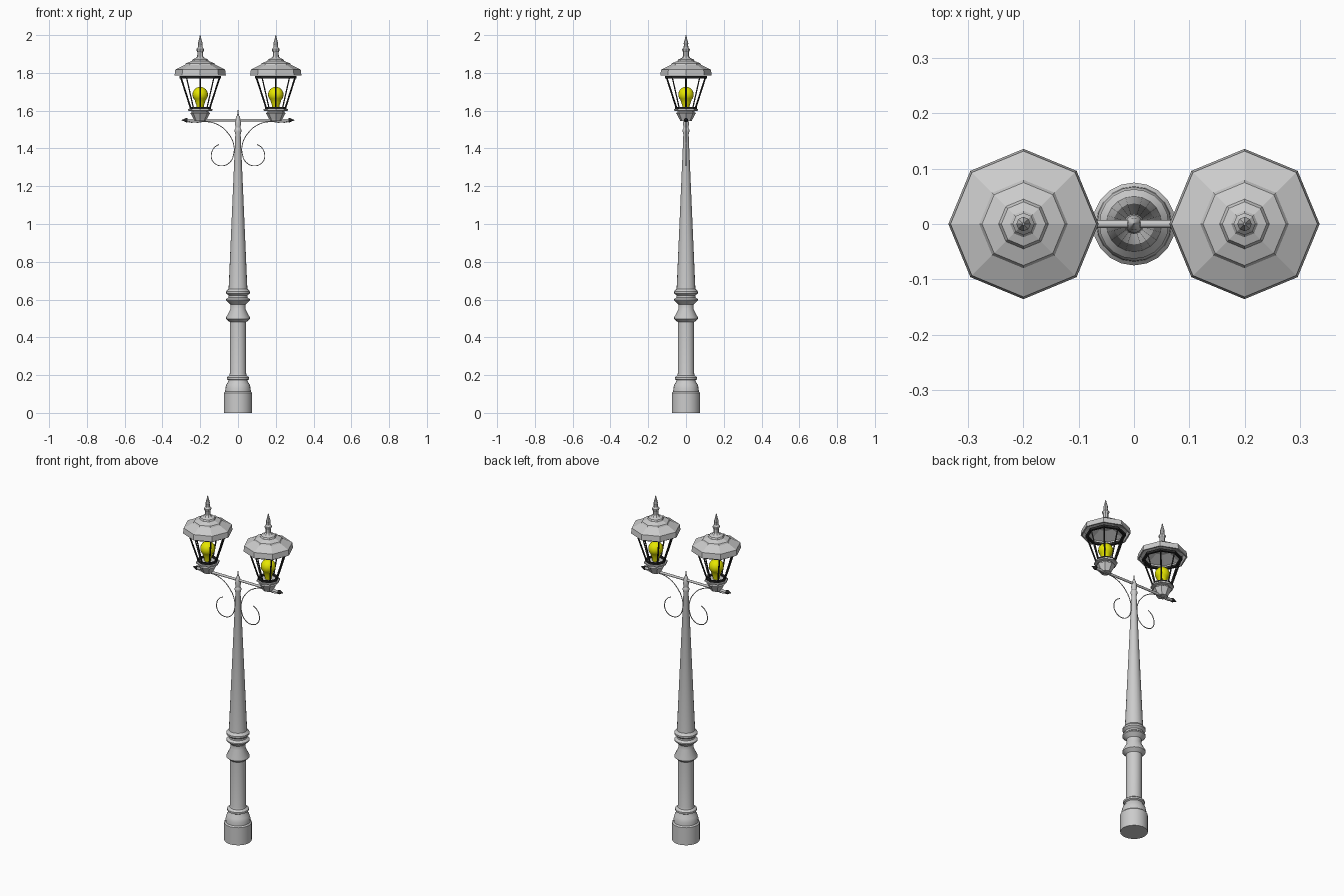
import bpy, bmesh, math
from mathutils import Vector

if "Cube" in bpy.data.objects:
    bpy.data.objects.remove(bpy.data.objects["Cube"])


def material(name, rgb):
    m = bpy.data.materials.new(name)
    m.diffuse_color = (*rgb, 1)
    m.use_nodes = True
    m.node_tree.nodes["Principled BSDF"].inputs["Base Color"].default_value = m.diffuse_color
    return m


DARK = material("dark_iron", (0.02, 0.02, 0.02))
YELLOW = material("yellow_glow", (0.8, 0.8, 0.0))


def finish(name, bm, mat=None, smooth=None):
    bmesh.ops.recalc_face_normals(bm, faces=bm.faces)
    me = bpy.data.meshes.new(name)
    bm.to_mesh(me)
    bm.free()
    ob = bpy.data.objects.new(name, me)
    bpy.context.collection.objects.link(ob)
    if mat:
        me.materials.append(mat)
    if smooth:
        bpy.ops.object.select_all(action='DESELECT')
        ob.select_set(True)
        bpy.context.view_layer.objects.active = ob
        bpy.ops.object.shade_smooth_by_angle(angle=math.radians(smooth))
    return ob


def lathe(name, profile, sides, x=0, mat=None, smooth=None, loop=False):
    """Revolve (radius, z) points round a vertical axis; open ends are capped."""
    bm = bmesh.new()
    rings = [[bm.verts.new((x + r * math.cos(2 * math.pi * i / sides),
                            r * math.sin(2 * math.pi * i / sides), z))
              for i in range(sides)] for r, z in profile]
    pairs = list(zip(rings, rings[1:]))
    if loop:
        pairs.append((rings[-1], rings[0]))
    for a, b in pairs:
        for i in range(sides):
            j = (i + 1) % sides
            bm.faces.new((a[i], a[j], b[j], b[i]))
    if not loop:
        bm.faces.new(rings[0])
        bm.faces.new(rings[-1])
    return finish(name, bm, mat, smooth)


def rod(name, a, b, r1, r2, sides, mat=None, smooth=None):
    a, b = Vector(a), Vector(b)
    bm = bmesh.new()
    bmesh.ops.create_cone(bm, cap_ends=True, segments=sides, radius1=r1,
                          radius2=r2, depth=(b - a).length)
    bm.transform((b - a).to_track_quat('Z', 'Y').to_matrix().to_4x4())
    bmesh.ops.translate(bm, verts=bm.verts, vec=(a + b) / 2)
    return finish(name, bm, mat, smooth)


# Post: base, lower shaft, turned collars, tapered upper shaft, spike
lathe("post", [
    (.075, 0), (.075, .105), (.068, .112), (.067, .13), (.062, .15), (.052, .165),
    (.05, .173), (.059, .178), (.059, .188), (.046, .198), (.043, .21),
    (.043, .48), (.063, .497), (.063, .505), (.04, .55), (.041, .575),
    (.063, .595), (.063, .602), (.05, .612), (.05, .622), (.063, .633),
    (.063, .643), (.05, .657), (.048, .69), (.014, 1.475), (.018, 1.49),
    (.018, 1.5), (.013, 1.51), (.016, 1.53), (.011, 1.565), (.005, 1.575),
    (.001, 1.605)], 20, smooth=30)

# Cross bar
rod("cross_bar", (-.272, 0, 1.55), (.272, 0, 1.55), .007, .007, 12, smooth=40)

SCROLL = [(.262, 1.541), (.235, 1.536), (.17, 1.542), (.105, 1.525), (.052, 1.48),
          (.024, 1.425), (.023, 1.37), (.045, 1.325), (.09, 1.308), (.132, 1.33),
          (.141, 1.37), (.125, 1.405), (.10, 1.422)]

for side, s in (("left", -1), ("right", 1)):
    x = .2 * s
    # Pointed ends of the bar
    rod(side + "_bar_collar", (.268 * s, 0, 1.55), (.275 * s, 0, 1.55), .012, .012, 12, DARK)
    rod(side + "_bar_tip", (.275 * s, 0, 1.55), (.298 * s, 0, 1.55), .011, .001, 12, DARK)

    # Scroll bracket: thin wire on a curve
    cu = bpy.data.curves.new(side + "_scroll", 'CURVE')
    cu.dimensions = '3D'
    cu.bevel_depth = .0025
    cu.bevel_resolution = 1
    cu.resolution_u = 5
    sp = cu.splines.new('BEZIER')
    sp.bezier_points.add(len(SCROLL) - 1)
    for p, (px, pz) in zip(sp.bezier_points, SCROLL):
        p.co = (px * s, 0, pz)
        p.handle_left_type = p.handle_right_type = 'AUTO'
    scroll = bpy.data.objects.new(side + "_scroll", cu)
    bpy.context.collection.objects.link(scroll)

    # Lantern cup
    lathe(side + "_lantern_cup", [
        (.03, 1.545), (.033, 1.552), (.05, 1.583), (.053, 1.587), (.045, 1.592),
        (.045, 1.597), (.064, 1.6), (.064, 1.608), (.05, 1.612)], 8, x)

    # Hollow octagonal roof with finial
    lathe(side + "_lantern_roof", [
        (.05, 1.835), (.12, 1.806), (.128, 1.785), (.136, 1.785), (.132, 1.817),
        (.08, 1.843), (.075, 1.851), (.045, 1.863), (.04, 1.872), (.024, 1.878),
        (.016, 1.888), (.015, 1.91), (.02, 1.918), (.02, 1.926), (.013, 1.934),
        (.011, 1.95), (.013, 1.955), (.006, 1.98), (.002, 2.0)], 8, x)

    # Dark frame: upper and lower rings joined by eight slanted posts
    for nm, r, z in (("upper", .110, 1.777), ("lower", .057, 1.613)):
        lathe(f"{side}_{nm}_frame_ring", [
            (r, z - .006), (r, z + .007), (r - .014, z + .007), (r - .014, z - .006)],
            8, x, DARK, loop=True)
    for i in range(8):
        c, sn = math.cos(i * math.pi / 4), math.sin(i * math.pi / 4)
        rod(f"{side}_frame_post_{i + 1}", (x + .05 * c, .05 * sn, 1.612),
            (x + .103 * c, .103 * sn, 1.777), .0045, .0045, 4, DARK)

    # Bulb with a narrowing neck
    bulb = [(.018, 1.608), (.02, 1.63), (.026, 1.645)]
    bulb += [(max(.0005, .041 * math.cos(a)), 1.685 + .041 * math.sin(a))
             for a in (math.radians(-45 + 15 * k) for k in range(10))]
    lathe(side + "_bulb", bulb, 16, x, YELLOW, smooth=50)
